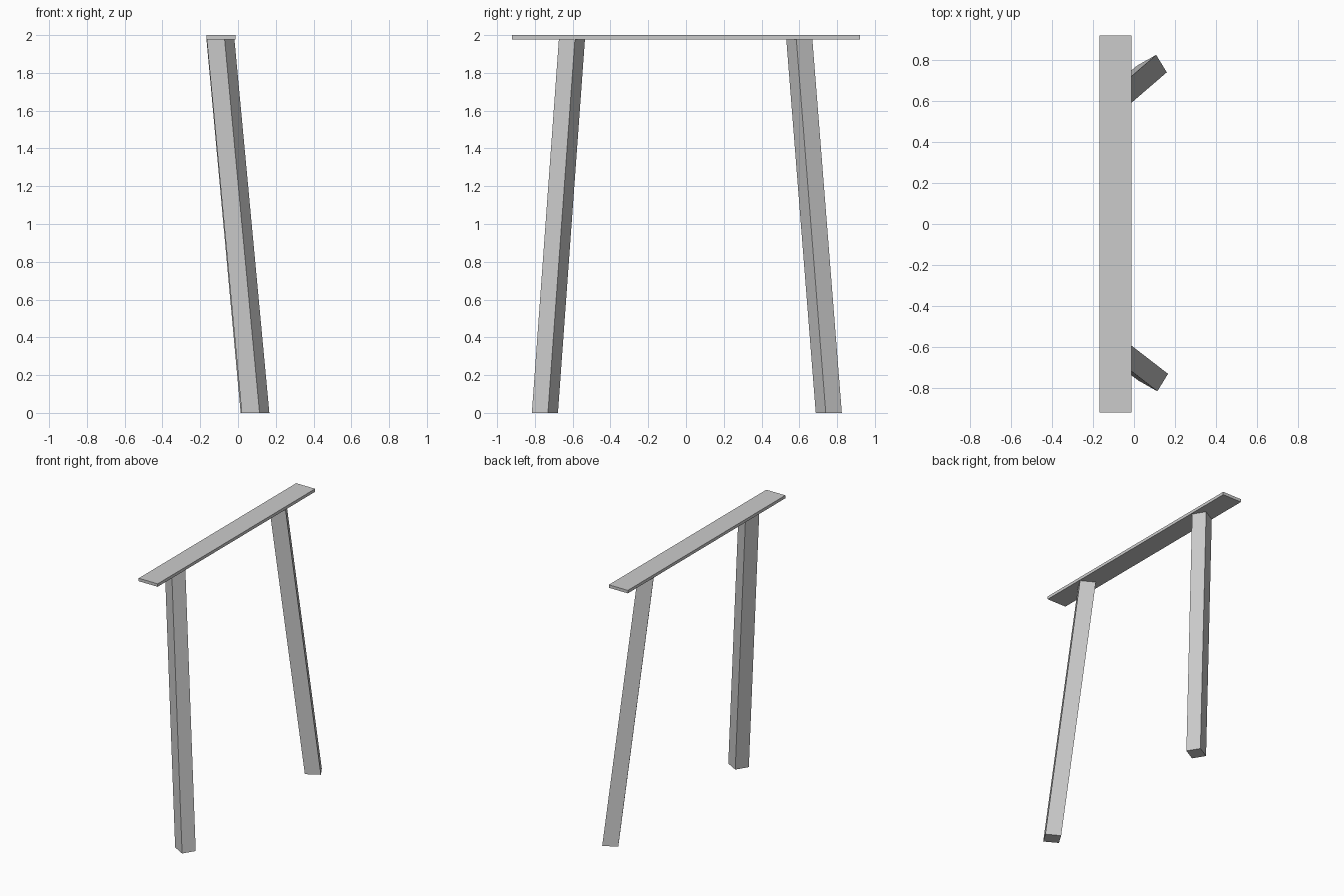
import bpy
import bmesh

if "Cube" in bpy.data.objects:
    bpy.data.objects.remove(bpy.data.objects["Cube"])

BOARD_BOTTOM = 1.978


def prism(name, base, z0, z1, shift=(0, 0)):
    """Flat-ended prism whose top outline is shifted sideways."""
    bm = bmesh.new()
    face = bm.faces.new([bm.verts.new((x, y, z0)) for x, y in base])
    ext = bmesh.ops.extrude_face_region(bm, geom=[face])["geom"]
    top = [v for v in ext if isinstance(v, bmesh.types.BMVert)]
    bmesh.ops.translate(bm, verts=top, vec=(shift[0], shift[1], z1 - z0))
    if face.is_valid is False or len(bm.faces) < 6:
        bm.faces.new([v for v in bm.verts if v not in top])
    bmesh.ops.recalc_face_normals(bm, faces=bm.faces)
    mesh = bpy.data.meshes.new(name)
    bm.to_mesh(mesh)
    bm.free()
    obj = bpy.data.objects.new(name, mesh)
    bpy.context.collection.objects.link(obj)
    return obj


# Top board
prism("top_board", [(-0.168, -0.92), (-0.013, -0.92), (-0.013, 0.92), (-0.168, 0.92)],
      BOARD_BOTTOM, 2.0)

# Splayed legs, turned in plan and cut level at both ends
foot = [(0.114, -0.816), (0.166, -0.731), (0.072, -0.678), (0.020, -0.763)]
prism("front_leg", foot, 0, BOARD_BOTTOM, (-0.185, 0.143))
prism("back_leg", [(x - 0.006, -y + 0.009) for x, y in foot],
      0, BOARD_BOTTOM, (-0.181, -0.156))
